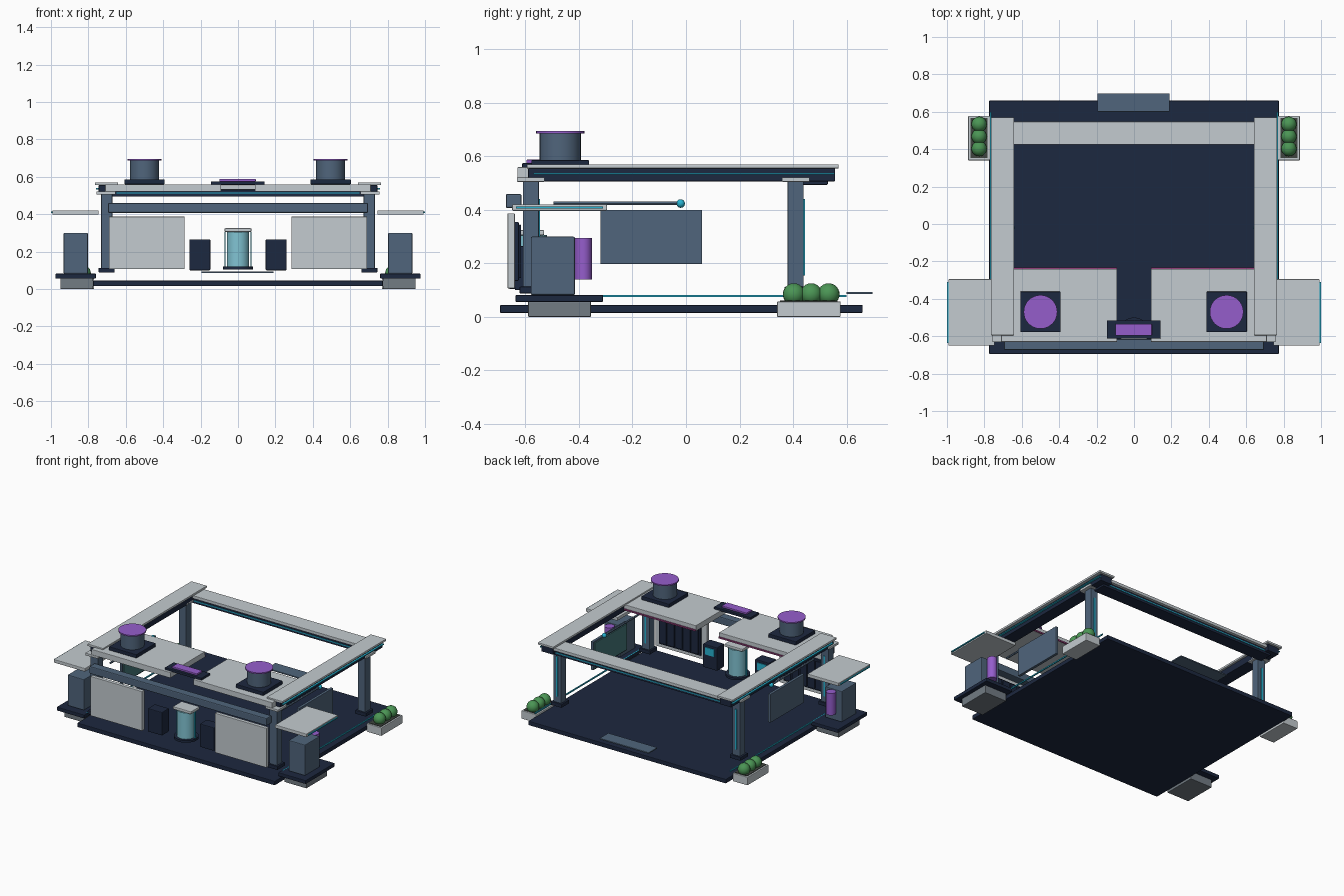
import bpy, math

if "Cube" in bpy.data.objects:
    bpy.data.objects.remove(bpy.data.objects["Cube"])

def mat(name, r, g, b):
    m = bpy.data.materials.new(name)
    m.diffuse_color = (r, g, b, 1)
    m.use_nodes = True
    m.node_tree.nodes["Principled BSDF"].inputs["Base Color"].default_value = m.diffuse_color
    return m

NAVY = mat("navy", 0.012, 0.021, 0.05)
SLATE = mat("slate", 0.08, 0.13, 0.2)
LIGHT = mat("light_panel", 0.55, 0.6, 0.63)
STONE = mat("stone", 0.17, 0.2, 0.23)
CYAN = mat("cyan_glow", 0.02, 0.45, 0.64)
GLASS = mat("glass", 0.22, 0.55, 0.65)
SCREEN = mat("teal_screen", 0.06, 0.19, 0.2)
PURPLE = mat("purple", 0.3, 0.11, 0.6)
MAGENTA = mat("magenta", 0.3, 0.05, 0.2)
GREEN = mat("leaf_green", 0.07, 0.3, 0.09)
SOIL = mat("soil", 0.05, 0.06, 0.05)

def box(name, x, y, z, m, bevel=0.003):
    """Box from (min, max) ranges on each axis."""
    bpy.ops.mesh.primitive_cube_add(size=1, location=[(a + b) / 2 for a, b in (x, y, z)])
    o = bpy.context.object
    o.name = name
    o.scale = [b - a for a, b in (x, y, z)]
    bpy.ops.object.transform_apply(location=False, rotation=False, scale=True)
    o.data.materials.append(m)
    if bevel:
        mod = o.modifiers.new("Bevel", 'BEVEL')
        mod.width = bevel
        mod.segments = 2
    return o

def pair(name, x, y, z, m, bevel=0.003):
    """The same box on the right and mirrored on the left."""
    box(name + "_right", x, y, z, m, bevel)
    box(name + "_left", (-x[1], -x[0]), y, z, m, bevel)

def cyl(name, r, x, y, z, m, sides=32):
    bpy.ops.mesh.primitive_cylinder_add(vertices=sides, radius=r, depth=z[1] - z[0],
                                        location=(x, y, (z[0] + z[1]) / 2))
    o = bpy.context.object
    o.name = name
    o.data.materials.append(m)
    bpy.ops.object.shade_smooth_by_angle()
    return o

def ball(name, r, loc, m):
    bpy.ops.mesh.primitive_uv_sphere_add(segments=20, ring_count=12, radius=r, location=loc)
    o = bpy.context.object
    o.name = name
    o.data.materials.append(m)
    bpy.ops.object.shade_smooth()
    return o

# Floor, its edge lights and the rear step
box("floor", (-.775, .775), (-.695, .66), (.015, .045), NAVY, .004)
pair("floor_light", (.762, .77), (-.6, .6), (.074, .082), CYAN, 0)
box("rear_step", (-.195, .19), (.6, .697), (.085, .094), SLATE, .002)

# Four posts with bases, capitals and light strips on the rear face
for tag, y in (("front", -.58), ("back", .41)):
    pair(tag + "_post", (.672, .732), (y - .03, y + .03), (.1, .507), SLATE)
    pair(tag + "_post_base", (.66, .745), (y - .042, y + .042), (.088, .113), NAVY)
    pair(tag + "_capital", (.655, .757), (y - .052, y + .052), (.505, .522), LIGHT)
    pair(tag + "_post_light", (.697, .707), (y + .029, y + .035), (.155, .44), CYAN, 0)

# Roof frame
pair("side_beam", (.655, .745), (-.59, .557), (.507, .555), NAVY)
pair("side_beam_cap", (.642, .765), (-.595, .57), (.555, .57), LIGHT)
pair("side_beam_light", (.744, .758), (-.57, .555), (.532, .539), CYAN, 0)
box("back_beam", (-.7, .7), (.435, .53), (.494, .531), NAVY)
box("back_beam_cap", (-.66, .66), (.425, .547), (.531, .553), LIGHT)
box("back_beam_light_rear", (-.65, .65), (.528, .534), (.51, .517), CYAN, 0)
box("back_beam_light_front", (-.65, .65), (.431, .437), (.51, .517), CYAN, 0)

# Front roof panels and their trim
pair("roof_panel", (.09, .71), (-.63, -.24), (.52, .56), LIGHT)
pair("roof_panel_trim", (.09, .65), (-.241, -.233), (.522, .532), MAGENTA, 0)

# Roof drums
for tag, x in (("left", -.5), ("right", .495)):
    box("drum_base_" + tag, (x - .108, x + .108), (-.578, -.362), (.56, .586), NAVY)
    cyl("drum_" + tag, .077, x, -.47, (.585, .687), SLATE)
    cyl("drum_cap_" + tag, .09, x, -.47, (.686, .695), PURPLE)

# Roof sign
box("sign_back", (-.145, .142), (-.612, -.515), (.557, .575), NAVY)
box("sign_face", (-.1, .095), (-.597, -.535), (.575, .588), PURPLE)

# Front wall: cross beam, light panels, slatted backs
box("front_cross_beam", (-.695, .695), (-.673, -.615), (.407, .46), SLATE, .006)
pair("front_wall_panel", (.285, .69), (-.667, -.64), (.107, .387), LIGHT)
pair("front_wall_back", (.325, .65), (-.641, -.625), (.135, .355), NAVY)
for i in range(5):
    x = .335 + i * .063
    pair(f"wall_slat_{i}", (x, x + .054), (-.626, -.616), (.145, .345), NAVY, .004)

# Centre display tube
cyl("tube_base", .08, 0, -.58, (.105, .12), NAVY)
cyl("tube_glass", .06, 0, -.58, (.12, .306), GLASS)
box("tube_cap", (-.072, .072), (-.63, -.53), (.305, .325), LIGHT, .005)
pair("tube_light", (.066, .073), (-.585, -.575), (.12, .305), CYAN, 0)

# Terminals either side of the tube
pair("terminal", (.148, .26), (-.64, -.56), (.1, .265), NAVY, .005)
pair("terminal_screen", (.167, .241), (-.561, -.554), (.195, .248), CYAN, .002)

# Side screens and rails
pair("side_screen", (.685, .705), (-.32, .06), (.198, .4), SLATE)
pair("side_screen_face", (.678, .686), (-.31, .05), (.208, .39), SCREEN, 0)
for tag, s in (("left", -1), ("right", 1)):
    rail = cyl("rail_" + tag, .007, s * .655, -.258, (.19, .665), SLATE, 12)
    rail.location.z = .425
    rail.rotation_euler.x = math.pi / 2
    ball("rail_knob_" + tag, .016, (s * .655, -.02, .424), CYAN)

# Side canopies and kiosks
pair("canopy", (.745, .992), (-.65, -.295), (.397, .421), LIGHT, .004)
pair("canopy_light", (.991, 1.0), (-.635, -.31), (.406, .413), CYAN, 0)
pair("kiosk_foot", (.775, .95), (-.59, -.355), (0, .058), STONE, .004)
pair("kiosk_plate", (.76, .977), (-.637, -.31), (.056, .082), NAVY, .004)
pair("kiosk_body", (.803, .932), (-.58, -.415), (.082, .3), SLATE, .005)
for tag, s in (("left", -1), ("right", 1)):
    cyl("kiosk_canister_" + tag, .032, s * .868, -.384, (.14, .295), PURPLE, 24)

# Planters with round shrubs
pair("planter", (.77, .887), (.34, .578), (0, .058), LIGHT, .004)
pair("planter_soil", (.782, .875), (.352, .566), (.05, .062), SOIL, 0)
for tag, s in (("left", -1), ("right", 1)):
    for i in range(3):
        ball(f"shrub_{tag}_{i}", .041, (s * .828, .403 + i * .065, .085), GREEN)
